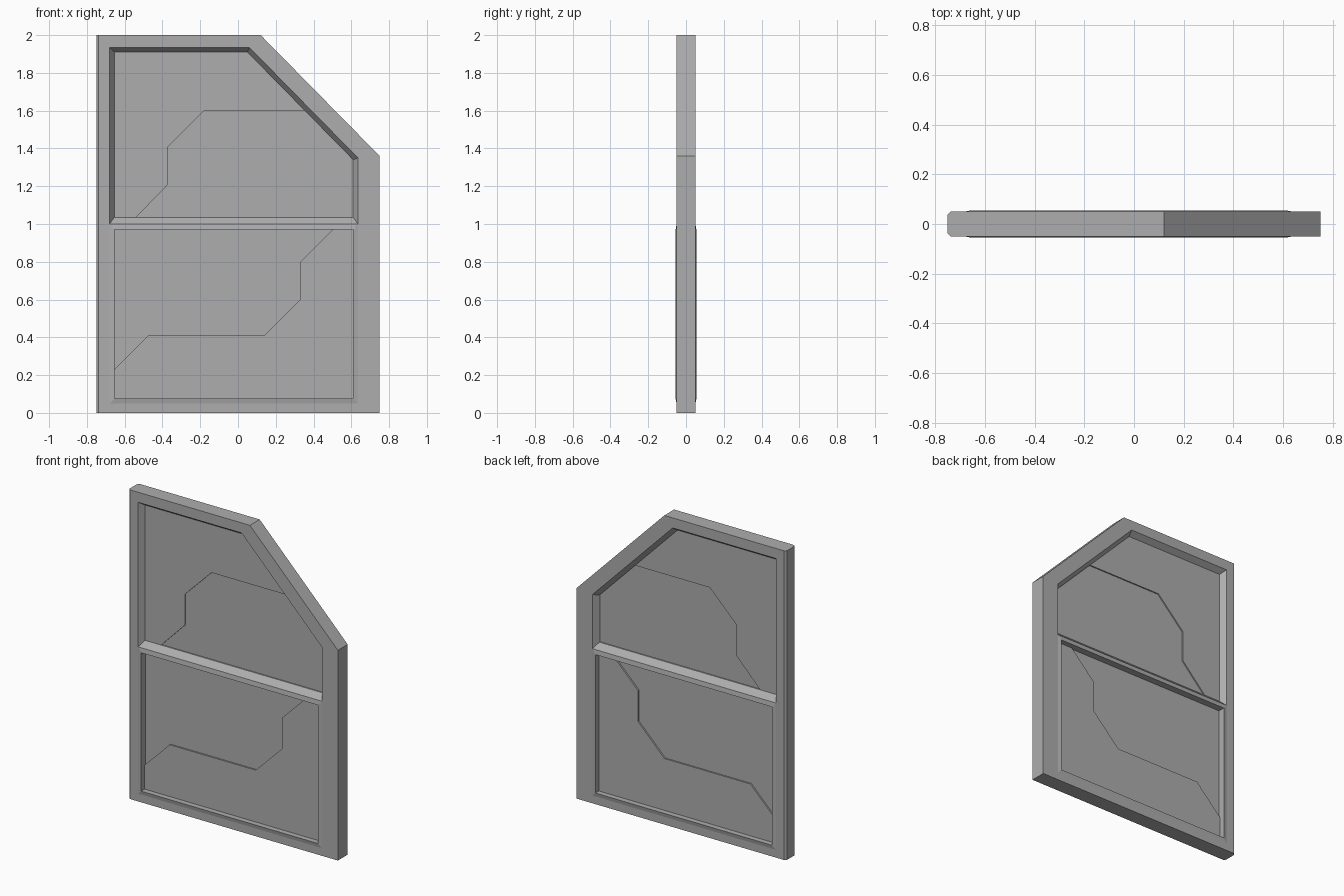
import bpy
import bmesh

if "Cube" in bpy.data.objects:
    bpy.data.objects.remove(bpy.data.objects["Cube"])

# All loops are (x, z) points, counter-clockwise seen from the front (-y).
# Only the front half is built; a mirror modifier makes the back.

metal = bpy.data.materials.new("dark_grey_metal")
metal.diffuse_color = (.42, .42, .42, 1)
metal.use_nodes = True
metal.node_tree.nodes["Principled BSDF"].inputs["Base Color"].default_value = metal.diffuse_color


def ring(bm, loop, depth):
    return [bm.verts.new((x, -depth, z)) for x, z in loop]


def bridge(bm, outer, inner):
    n = len(outer)
    for i in range(n):
        j = (i + 1) % n
        bm.faces.new((outer[i], outer[j], inner[j], inner[i]))


def finish(name, bm):
    mesh = bpy.data.meshes.new(name)
    bm.to_mesh(mesh)
    bm.free()
    mesh.materials.append(metal)
    ob = bpy.data.objects.new(name, mesh)
    bpy.context.collection.objects.link(ob)
    mirror = ob.modifiers.new("back_side", 'MIRROR')
    mirror.use_axis = (False, True, False)


def panel(name, outer, inner, raised, recessed, depths):
    """Sloped rim, wall down to the plate, and a stepped-in part of the plate."""
    frame_d, rim_d, raised_d, recess_d = depths
    bm = bmesh.new()
    rim = ring(bm, inner, rim_d)
    bridge(bm, ring(bm, outer, frame_d), rim)
    if rim_d > raised_d:
        bridge(bm, rim, ring(bm, inner, raised_d))
    bm.faces.new(ring(bm, raised, raised_d))
    floor = ring(bm, recessed, recess_d)
    bridge(bm, ring(bm, recessed, raised_d), floor)
    bm.faces.new(floor)
    finish(name, bm)


FACE = 0.05      # half thickness of the frame
CHAMFER = 0.012  # on the left edge only
MID = 1.0        # shared edge between the two panels

# Door frame with the cut top-right corner
outline = [(-.75, 0), (.75, 0), (.75, MID), (.75, 1.36),
           (.12, 2), (-.75, 2), (-.75, MID)]
opening = [(-.68, .05), (.635, .05), (.635, MID), (.635, 1.35),
           (.06, 1.935), (-.68, 1.935), (-.68, MID)]
front = [(x + CHAMFER if x < -.7 else x, z) for x, z in outline]
bm = bmesh.new()
rings = [ring(bm, outline, 0), ring(bm, outline, FACE - CHAMFER),
         ring(bm, front, FACE), ring(bm, opening, FACE)]
for a, b in zip(rings, rings[1:]):
    bridge(bm, a, b)
finish("door_frame", bm)

# Upper panel, sunk into the frame behind a sloped rim
seam = [(-.54, 1.035), (-.37, 1.21), (-.37, 1.41), (-.18, 1.6), (.355, 1.6)]
inner = [(-.655, 1.035), (.61, 1.035), (.61, 1.34), (.05, 1.91), (-.655, 1.91)]
panel("upper_panel",
      [(-.68, MID), (.635, MID), (.635, 1.35), (.06, 1.935), (-.68, 1.935)],
      inner, seam + inner[3:] + inner[:1], inner[1:3] + seam[::-1],
      (FACE, .014, .014, .006))

# Lower panel, sunk behind a rim that stands slightly proud of the frame
seam = [(-.655, .23), (-.475, .41), (.14, .41), (.33, .6), (.33, .8), (.5, .97)]
inner = [(-.655, .075), (.61, .075), (.61, .97), (-.655, .97)]
panel("lower_panel",
      [(-.68, .05), (.635, .05), (.635, MID), (-.68, MID)],
      inner, inner[:3] + seam[::-1], seam + inner[3:],
      (FACE, .055, .02, .01))
